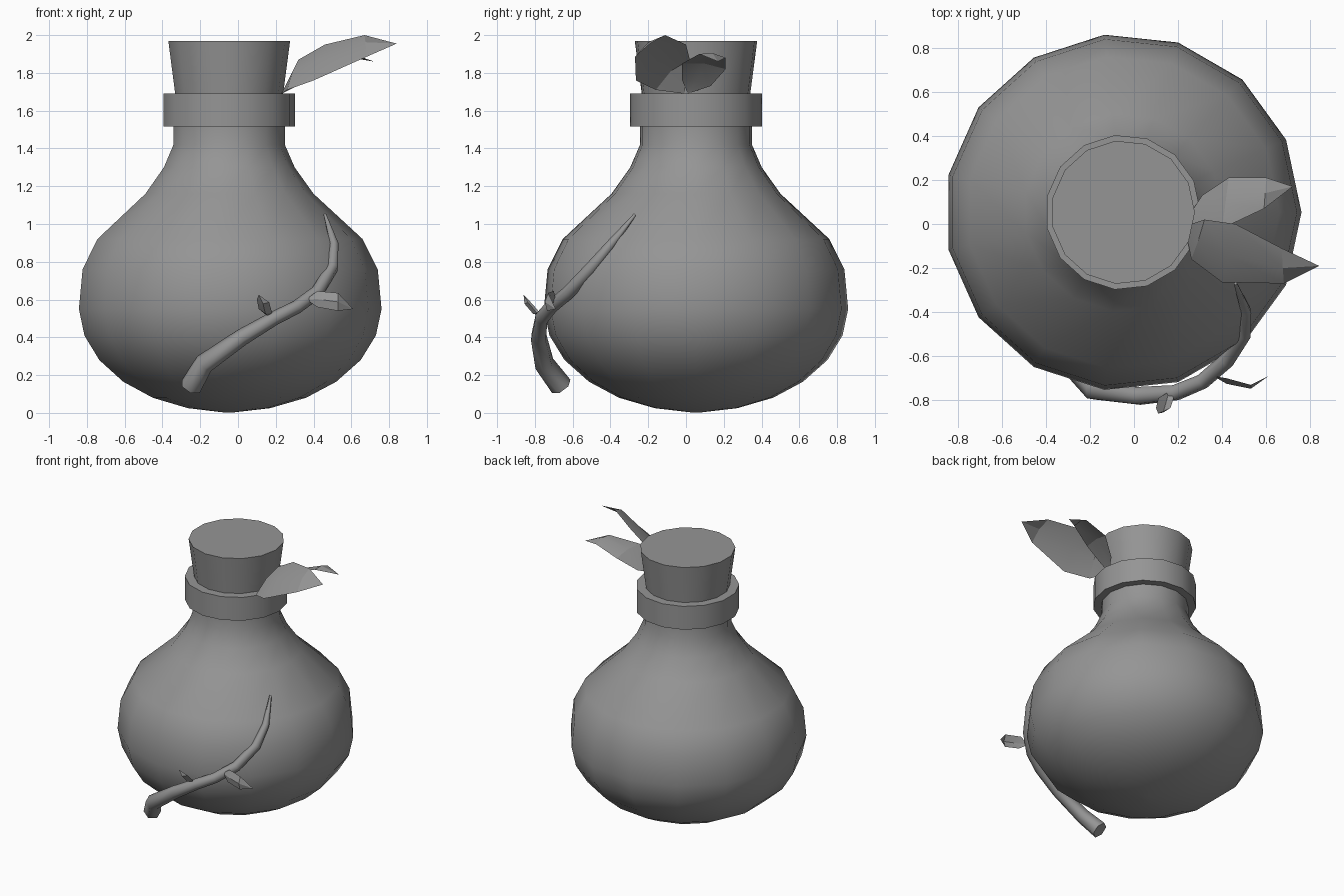
import bpy, bmesh, math
from mathutils import Vector

cube = bpy.data.objects.get("Cube")
if cube:
    bpy.data.objects.remove(cube, do_unlink=True)

SIDES = 15
AXIS = Vector((-0.05, 0.053, 0))

grey = bpy.data.materials.new("plain_grey")
grey.use_nodes = True
colour = (0.3, 0.3, 0.3, 1)
grey.diffuse_color = colour
grey.node_tree.nodes["Principled BSDF"].inputs["Base Color"].default_value = colour


def finish(obj, angle):
    bpy.ops.object.select_all(action="DESELECT")
    obj.select_set(True)
    bpy.context.view_layer.objects.active = obj
    bpy.ops.object.shade_smooth_by_angle(angle=math.radians(angle))


def add_mesh(name, bm, angle):
    mesh = bpy.data.meshes.new(name)
    bm.to_mesh(mesh)
    bm.free()
    mesh.materials.append(grey)
    obj = bpy.data.objects.new(name, mesh)
    bpy.context.collection.objects.link(obj)
    finish(obj, angle)
    return obj


def lathe(name, profile, angle=40):
    """Turn (radius, height) points around the flask axis, closing both ends."""
    bm = bmesh.new()
    rings = []
    for r, z in profile:
        ring = []
        for i in range(SIDES):
            a = math.tau * i / SIDES
            ring.append(bm.verts.new(AXIS + Vector((r * math.cos(a), r * math.sin(a), z))))
        rings.append(ring)
    for low, high in zip(rings, rings[1:]):
        for i in range(SIDES):
            j = (i + 1) % SIDES
            bm.faces.new((low[i], low[j], high[j], high[i]))
    bm.faces.new(rings[0][::-1])
    bm.faces.new(rings[-1])
    bmesh.ops.remove_doubles(bm, verts=bm.verts, dist=0.0005)
    return add_mesh(name, bm, angle)


def leaf(name, base, tip, edge_a, edge_b, lift):
    """Folded leaf: two edges and a raised midrib between base and tip."""
    bm = bmesh.new()
    lift = Vector(lift)
    rib = [(Vector(a) + Vector(b)) / 2 + lift for a, b in zip(edge_a, edge_b)]
    start, end = bm.verts.new(base), bm.verts.new(tip)
    rows = [[bm.verts.new(p) for p in row] for row in (edge_a, rib, edge_b)]
    for p, q in zip(rows, rows[1:]):
        bm.faces.new((start, q[0], p[0]))
        bm.faces.new((p[-1], q[-1], end))
        for i in range(len(p) - 1):
            bm.faces.new((p[i], q[i], q[i + 1], p[i + 1]))
    return add_mesh(name, bm, 20)


# Flask, collar and stopper
lathe("flask_body", [(0.03, 0.003), (0.22, 0.025), (0.41, 0.08), (0.57, 0.165), (0.70, 0.28),
                     (0.78, 0.41), (0.81, 0.55), (0.79, 0.76), (0.71, 0.92), (0.45, 1.16),
                     (0.35, 1.30), (0.298, 1.42), (0.298, 1.55)], 50)
lathe("neck_collar", [(0.352, 1.515), (0.352, 1.69)])
lathe("stopper", [(0.285, 1.66), (0.326, 1.97)])

# Twig: tapered tube hugging the front of the flask
twig_path = [(-0.25, -0.66, 0.14, 0.06), (-0.18, -0.75, 0.26, 0.054), (0.02, -0.78, 0.40, 0.045),
             (0.19, -0.765, 0.50, 0.038), (0.31, -0.715, 0.56, 0.036), (0.42, -0.62, 0.64, 0.036),
             (0.50, -0.50, 0.77, 0.033), (0.51, -0.40, 0.89, 0.025), (0.46, -0.27, 1.05, 0.008)]
curve = bpy.data.curves.new("twig", "CURVE")
curve.dimensions = "3D"
curve.bevel_depth = 1
curve.bevel_resolution = 1
curve.use_fill_caps = True
spline = curve.splines.new("POLY")
spline.points.add(len(twig_path) - 1)
for point, (x, y, z, r) in zip(spline.points, twig_path):
    point.co = (x, y, z, 1)
    point.radius = r
curve.materials.append(grey)
twig = bpy.data.objects.new("twig", curve)
bpy.context.collection.objects.link(twig)
bpy.ops.object.select_all(action="DESELECT")
twig.select_set(True)
bpy.context.view_layer.objects.active = twig
bpy.ops.object.convert(target="MESH")
finish(bpy.context.object, 65)

# Leaves on the twig
leaf("twig_leaf", (0.36, -0.69, 0.60), (0.61, -0.69, 0.55),
     [(0.42, -0.70, 0.645), (0.53, -0.73, 0.635)],
     [(0.42, -0.72, 0.56), (0.53, -0.735, 0.54)], (0, -0.015, 0))
leaf("twig_bud", (0.16, -0.76, 0.51), (0.11, -0.86, 0.625),
     [(0.11, -0.79, 0.55), (0.10, -0.835, 0.60)],
     [(0.18, -0.79, 0.53), (0.165, -0.835, 0.585)], (0, -0.02, -0.015))

# Leaves beside the stopper
leaf("large_leaf", (0.23, -0.01, 1.69), (0.84, -0.19, 1.955),
     [(0.32, 0.02, 1.87), (0.46, 0.0, 1.95), (0.67, -0.11, 2.0)],
     [(0.26, -0.16, 1.71), (0.40, -0.265, 1.76), (0.68, -0.27, 1.885)], (0, -0.01, 0.02))
leaf("small_leaf", (0.23, 0.01, 1.69), (0.72, 0.17, 1.86),
     [(0.31, 0.13, 1.73), (0.43, 0.21, 1.82), (0.60, 0.21, 1.88)],
     [(0.28, -0.02, 1.76), (0.40, -0.02, 1.85), (0.59, 0.07, 1.90)], (0, 0, 0.015))
